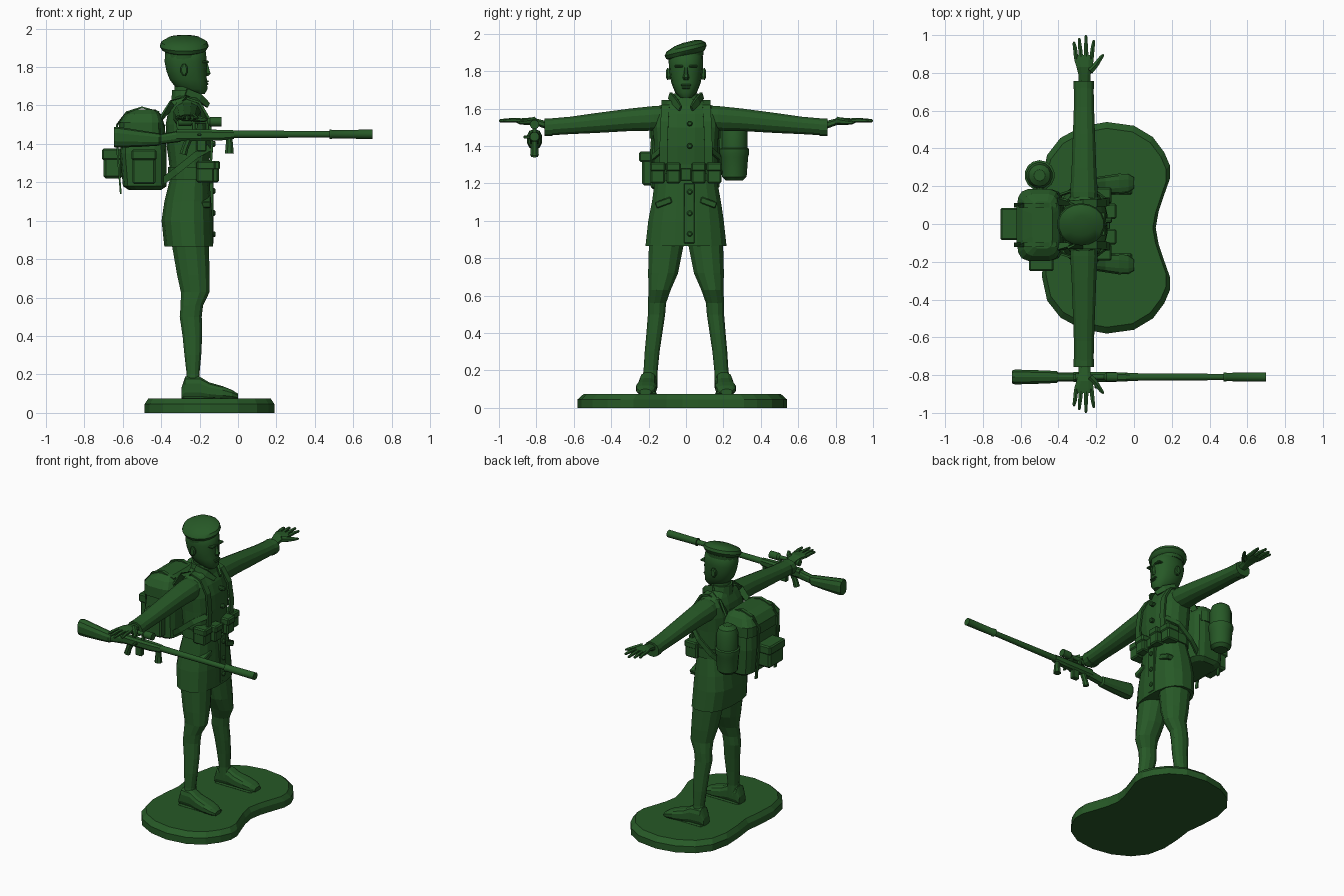
import bpy, bmesh, math
from mathutils import Vector as V, Matrix

green = bpy.data.materials.new("dark_green_plastic")
green.diffuse_color = (0.02, 0.1, 0.02, 1)


def finish(name, bm, smooth=None):
    bmesh.ops.recalc_face_normals(bm, faces=bm.faces)
    me = bpy.data.meshes.new(name)
    bm.to_mesh(me)
    bm.free()
    me.materials.append(green)
    ob = bpy.data.objects.new(name, me)
    bpy.context.collection.objects.link(ob)
    if smooth:
        bpy.context.view_layer.objects.active = ob
        ob.select_set(True)
        bpy.ops.object.shade_smooth_by_angle(angle=math.radians(smooth))
        ob.select_set(False)
    return ob


def loft(name, rings, smooth=None):
    bm = bmesh.new()
    vs = [[bm.verts.new(p) for p in r] for r in rings]
    n = len(vs[0])
    for a, b in zip(vs, vs[1:]):
        for i in range(n):
            bm.faces.new((a[i], a[(i + 1) % n], b[(i + 1) % n], b[i]))
    bm.faces.new(vs[0])
    bm.faces.new(vs[-1])
    return finish(name, bm, smooth)


def oval(c, u, v, n=12, p=1.0):
    # p below 1 makes the ring boxier
    f = lambda t: math.copysign(abs(t) ** p, t)
    c, u, v = V(c), V(u), V(v)
    return [c + u * f(math.cos(a)) + v * f(math.sin(a))
            for a in (2 * math.pi * (i + 0.5) / n for i in range(n))]


def stack(name, secs, n=12, p=1.0, smooth=None):
    # secs: z, x0, x1, y0, y1
    return loft(name, [oval(((a + b) / 2, (c + d) / 2, z), ((b - a) / 2, 0, 0),
                            (0, (d - c) / 2, 0), n, p) for z, a, b, c, d in secs], smooth)


def tube(name, pts, n=8, flat=1.0, side=(0, 0, 1), smooth=None, p=1.0):
    # pts: (point, radius); flat scales the thickness along side
    rings = []
    for i, (c, r) in enumerate(pts):
        d = (V(pts[min(i + 1, len(pts) - 1)][0]) - V(pts[max(i - 1, 0)][0])).normalized()
        w = d.cross(V(side)).normalized()
        rings.append(oval(c, w * r, w.cross(d) * r * flat, n, p))
    return loft(name, rings, smooth)


def box(name, x, y, z, bevel=0.008, rot=0):
    bm = bmesh.new()
    bmesh.ops.create_cube(bm, size=1)
    c = V(((x[0] + x[1]) / 2, (y[0] + y[1]) / 2, (z[0] + z[1]) / 2))
    bmesh.ops.scale(bm, vec=(x[1] - x[0], y[1] - y[0], z[1] - z[0]), verts=bm.verts)
    if bevel:
        bmesh.ops.bevel(bm, geom=bm.edges[:], offset=bevel, segments=1, affect='EDGES')
    bmesh.ops.transform(bm, matrix=Matrix.Translation(c) @ Matrix.Rotation(rot, 4, 'X'), verts=bm.verts)
    return finish(name, bm)


# kidney-shaped base, half outline mirrored about y = -0.02
half = [(.115, 0), (.13, .085), (.16, .175), (.19, .26), (.19, .33), (.16, .4), (.1, .48),
        (0, .54), (-.145, .56), (-.28, .535), (-.39, .475), (-.46, .385), (-.487, .26),
        (-.48, .12), (-.465, 0)]
outline = half + [(x, -y) for x, y in half[-2:0:-1]]
loft("base", [[V((-.145 + (x + .145) * k, -.02 + y * k, z)) for x, y in outline]
              for z, k in ((0, 1), (.045, 1), (.075, .94))])

for s, side in ((1, "left"), (-1, "right")):
    def m(a, b):
        return (a, b) if s > 0 else (-b, -a)
    # legs and shoes
    stack(side + "_leg", [(z, a, b, *m(c, d)) for z, a, b, c, d in (
        (.13, -.28, -.19, .15, .24), (.2, -.268, -.2, .15, .228), (.3, -.28, -.19, .14, .222),
        (.4, -.29, -.185, .125, .213), (.5, -.305, -.187, .11, .205), (.56, -.3, -.18, .105, .205),
        (.63, -.3, -.145, .08, .202), (.72, -.32, -.145, .04, .205), (.92, -.355, -.15, .0, .2))], 12, .9)
    loft(side + "_shoe", [oval((x, s * (.2 + .07 * (x + .25)), (.07 + h) / 2), (0, w, 0), (0, 0, (h - .07) / 2), 12, .7)
                          for x, w, h in ((-.295, .035, .13), (-.275, .046, .19), (-.2, .046, .19), (-.15, .05, .16),
                                          (-.08, .056, .14), (-.03, .05, .12), (0, .03, .1))])
    box(side + "_shoe_sole", (-.29, -.01), m(.155, .25), (.07, .085))
    # sleeve, cuff
    loft(side + "_sleeve", [oval((-.265, s * y, z), (rx, 0, 0), (0, 0, rz), 12, .9) for y, z, rx, rz in (
        (.1, 1.545, .07, .075), (.17, 1.548, .075, .068), (.3, 1.54, .067, .062), (.48, 1.523, .06, .055),
        (.62, 1.51, .055, .048), (.757, 1.5, .052, .046))])
    loft(side + "_cuff", [oval((-.265, s * y, 1.5), (.056, 0, 0), (0, 0, .049), 12, .9) for y in (.715, .757)])
    # hand with fingers and thumb
    hz = 1.535
    loft(side + "_palm", [oval((x, s * y, z), (w, 0, 0), (0, 0, t), 8, .85) for y, x, z, w, t in (
        (.74, -.262, 1.51, .032, .024), (.79, -.262, 1.525, .034, .02), (.83, -.262, hz, .045, .018),
        (.87, -.265, hz, .055, .015), (.895, -.265, hz, .05, .012))])
    for i, (bx, tx, ty) in enumerate(((-.306, -.318, .965), (-.28, -.29, .985), (-.252, -.255, 1.0), (-.225, -.213, .975))):
        tube(f"{side}_finger_{i + 1}", [((bx, s * .875, hz), .013), (((bx + tx) / 2, s * .93, hz + .003), .012),
                                        ((tx, s * (ty - .008), hz), .009), ((tx, s * ty, hz), .004)], 6)
    tube(side + "_thumb", [((-.235, s * .81, hz), .022), ((-.2, s * .845, hz - .006), .016),
                           ((-.172, s * .885, hz - .01), .011), ((-.16, s * .898, hz - .01), .005)], 6)
    # harness strap over the shoulder and back under the arm
    strap = [(-.145, .12, 1.25), (-.135, .12, 1.4), (-.15, .115, 1.53), (-.2, .11, 1.615), (-.27, .11, 1.64),
             (-.34, .115, 1.61), (-.41, .12, 1.52)]
    tube(side + "_shoulder_strap", [((x, s * y, z), .026) for x, y, z in strap], 4, .3, (1, 0, .8), p=.6)
    tube(side + "_lower_strap", [((x, s * y, z), .022) for x, y, z in
                                 ((-.15, .13, 1.38), (-.22, .178, 1.34), (-.32, .178, 1.26), (-.4, .15, 1.2))],
         4, .3, (0, 1, 0), p=.6)
    # belt pouches with flaps
    for i, (a, b, x0) in enumerate(((.03, .105, -.1), (.112, .19, -.125))):
        box(f"{side}_belt_pouch_{i + 1}", (-.215, x0), m(a, b), (1.2, 1.3))
        box(f"{side}_pouch_flap_{i + 1}", (-.215, x0 + .007), m(a - .003, b + .003), (1.265, 1.312))
    # coat pocket flap, collar wing, ear
    box(side + "_pocket_flap", (-.19, -.142), m(.075, .165), (1.08, 1.115), .005, -s * .35)
    tube(side + "_collar_wing", [((-.27, s * .085, 1.67), .025), ((-.2, s * .062, 1.64), .028),
                                 ((-.155, s * .03, 1.6), .02)], 4, .4, (1, s, 0))
    loft(side + "_ear", [oval((-.28, s * y, 1.785), (.02 * k, 0, 0), (0, 0, .034 * k), 8)
                         for y, k in ((.075, .8), (.1, 1), (.106, .7))])
    box(side + "_brow", (-.19, -.152), m(.015, .062), (1.82, 1.833), .004)

# long coat
stack("coat", [(.865, -.385, -.128, -.22, .22), (1.0, -.4, -.13, -.205, .205), (1.1, -.385, -.138, -.185, .19),
               (1.22, -.355, -.148, -.168, .168), (1.3, -.36, -.148, -.17, .17), (1.4, -.375, -.138, -.172, .172),
               (1.5, -.378, -.142, -.18, .18), (1.57, -.365, -.165, -.18, .18), (1.615, -.345, -.19, -.145, .145),
               (1.65, -.33, -.2, -.075, .075)], 16, .8)
stack("belt", [(z, -.365, -.138, -.178, .178) for z in (1.215, 1.28)], 16, .8)
box("belt_buckle", (-.15, -.128), (-.028, .028), (1.215, 1.28), .004)
box("coat_placket", (-.15, -.127), (-.012, .045), (.88, 1.2), .003)
for i, z in enumerate((.93, 1.04, 1.155, 1.4, 1.52)):
    loft(f"coat_button_{i + 1}", [oval((x, .02, z), (0, r, 0), (0, 0, r), 10)
                                  for x, r in ((-.155, .015), (-.122, .015), (-.116, .009))])

# collar, neck and head
stack("collar", [(1.615, -.35, -.19, -.085, .085), (1.68, -.345, -.215, -.068, .068)], 12)
stack("neck", [(1.6, -.335, -.205, -.06, .06), (1.76, -.33, -.205, -.058, .058)], 12)
stack("head", [(z, a, b, -w, w) for z, a, b, w in (
    (1.66, -.25, -.172, .032), (1.685, -.32, -.157, .058), (1.735, -.358, -.16, .078), (1.78, -.375, -.163, .087),
    (1.83, -.385, -.16, .092), (1.88, -.38, -.165, .09), (1.92, -.34, -.2, .06))], 14, .9, 40)
loft("nose", [oval((x, 0, z), (d, 0, 0), (0, w, 0), 6) for z, x, d, w in (
    (1.752, -.165, .012, .012), (1.765, -.162, .022, .018), (1.785, -.164, .018, .012), (1.825, -.168, .01, .008))])
box("upper_lip", (-.18, -.152), (-.028, .028), (1.72, 1.731), .004)
box("lower_lip", (-.18, -.154), (-.022, .022), (1.706, 1.717), .004)

# beret, tilted to one side
loft("beret", [[V((q.x, q.y, q.z + .24 * q.y)) for q in oval((-.28, cy, z), (rx, 0, 0), (0, ry, 0), 18)]
               for z, cy, rx, ry in ((1.862, 0, .1, .092), (1.885, 0, .103, .095), (1.89, -.002, .115, .103),
                                     (1.91, -.002, .128, .112), (1.93, 0, .12, .104), (1.948, .01, .085, .07),
                                     (1.955, .015, .03, .03))], 35)

# backpack with lid, pouches and straps
stack("backpack_body", [(1.16, -.57, -.4, -.165, .155), (1.18, -.6, -.37, -.19, .18), (1.35, -.615, -.37, -.195, .185),
                        (1.5, -.6, -.38, -.185, .175)], 16, .45)
stack("backpack_lid", [(1.44, -.62, -.385, -.197, .187), (1.51, -.622, -.385, -.197, .187),
                       (1.555, -.59, -.4, -.17, .16), (1.58, -.54, -.43, -.13, .12)], 16, .45)
box("backpack_back_pouch", (-.7, -.6), (-.08, .08), (1.22, 1.37), .012)
box("back_pouch_flap", (-.707, -.6), (-.085, .085), (1.315, 1.375), .008)
box("backpack_side_pouch", (-.55, -.43), (-.235, -.17), (1.19, 1.34), .01)
box("side_pouch_flap", (-.555, -.425), (-.25, -.17), (1.315, 1.37), .008)
for i, y in enumerate((-.11, .1)):
    tube(f"backpack_strap_{i + 1}", [((x, y, z), .014) for x, z in (
        (-.41, 1.565), (-.5, 1.59), (-.58, 1.565), (-.63, 1.5), (-.627, 1.35), (-.61, 1.14))], 4, .4, (1, 0, .7), p=.6)

# rolled flask on the pack side
stack("side_flask", [(z, -.5 - r, -.5 + r, .258 - r, .258 + r) for z, r in (
    (1.215, .045), (1.235, .066), (1.34, .074), (1.36, .08), (1.385, .08), (1.39, .07), (1.49, .07),
    (1.525, .058), (1.545, .03))], 14, 1, 35)
box("flask_strap", (-.52, -.48), (.15, .2), (1.25, 1.5))

# rifle lying along x beneath the right hand
RY = -.81


def along(name, secs, n=10, p=1.0, y=RY, smooth=None):
    # secs: x, z centre, half width, half height
    return loft(name, [oval((x, y, z), (0, w, 0), (0, 0, h), n, p) for x, z, w, h in secs], smooth)


along("rifle_stock", [(-.645, 1.435, .036, .052), (-.63, 1.435, .041, .055), (-.5, 1.427, .037, .042),
                      (-.41, 1.423, .033, .032), (-.4, 1.425, .024, .027), (-.3, 1.44, .024, .03)], 10, .8)
along("rifle_receiver", [(-.32, 1.445, .027, .032), (-.1, 1.445, .027, .03), (-.02, 1.448, .022, .024)], 8, .7)
along("rifle_barrel", [(-.04, 1.45, .021, .021), (.5, 1.45, .017, .017)], 12, smooth=35)
along("rifle_muzzle", [(.475, 1.45, .026, .026), (.485, 1.45, .026, .026), (.49, 1.45, .023, .023),
                       (.7, 1.45, .025, .025)], 12, smooth=35)
along("rifle_scope", [(-.31, 1.515, .022, .022), (-.25, 1.515, .022, .022), (-.235, 1.515, .013, .013),
                      (-.16, 1.515, .013, .013), (-.145, 1.515, .025, .025), (-.085, 1.515, .025, .025)], 12, smooth=35)
for i, x in enumerate((-.23, -.16)):
    box(f"scope_mount_{i + 1}", (x - .01, x + .01), (RY - .012, RY + .012), (1.46, 1.515), .003)
tube("rifle_grip", [((-.255, RY, 1.43), .02), ((-.275, RY, 1.38), .019), ((-.285, RY, 1.345), .021)], 8, 1, (0, 1, 0))
box("rifle_magazine", (-.215, -.165), (RY - .016, RY + .016), (1.36, 1.43), .005)
tube("rifle_fore_grip", [((-.045, RY, 1.44), .016), ((-.045, RY, 1.4), .02), ((-.045, RY, 1.35), .025)], 8, 1, (0, 1, 0))
box("rifle_bolt", (-.21, -.19), (RY - .06, RY), (1.44, 1.455), .004)
